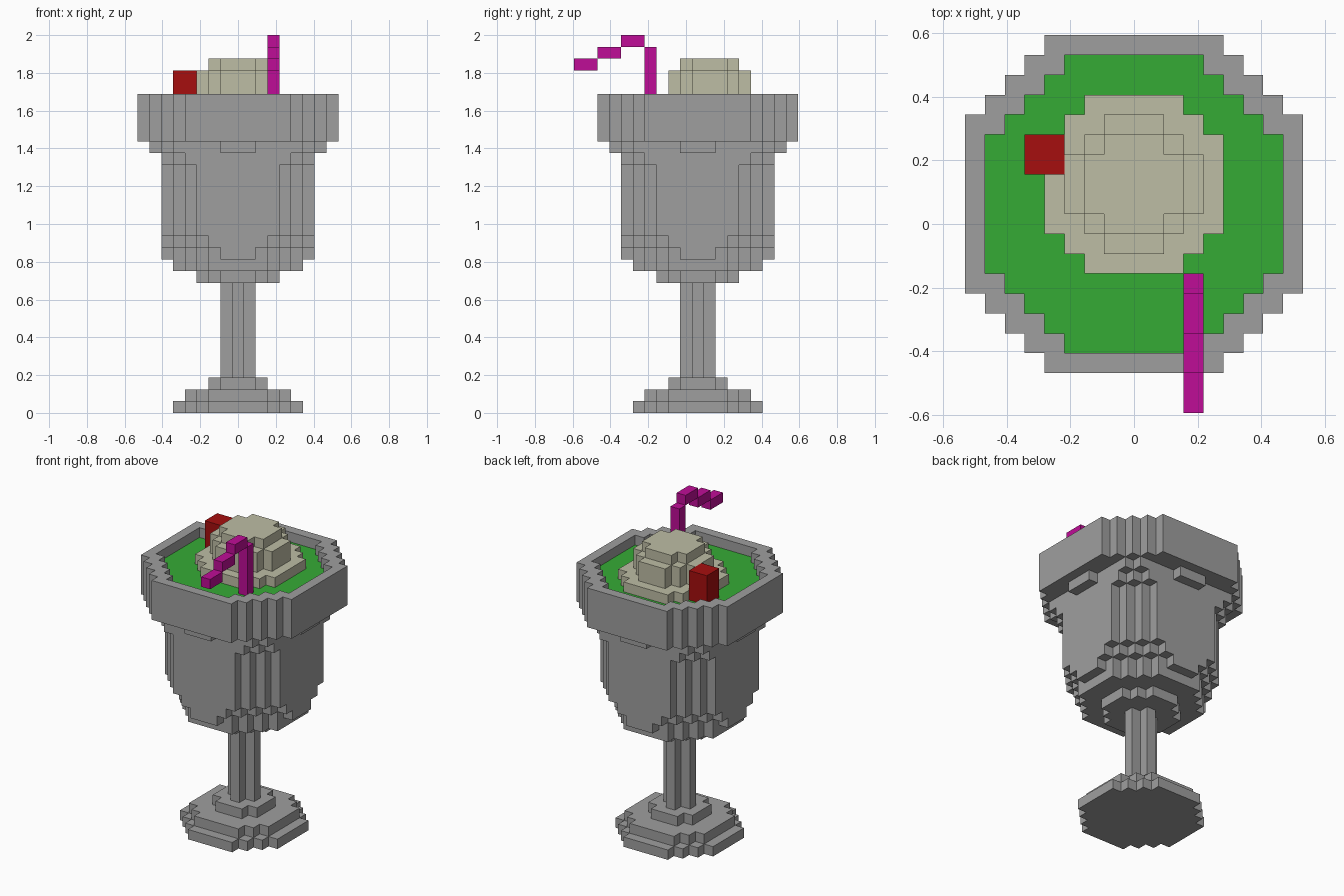
import bpy
import bmesh
from mathutils import Vector

cube = bpy.data.objects.get("Cube")
if cube:
    bpy.data.objects.remove(cube, do_unlink=True)

V = 0.0625   # edge length of one block


def material(name, rgb):
    m = bpy.data.materials.new(name)
    m.use_nodes = True
    col = (*rgb, 1.0)
    m.diffuse_color = col
    m.node_tree.nodes["Principled BSDF"].inputs["Base Color"].default_value = col
    return m


GREY = material("grey_glass", (0.345, 0.345, 0.345))
GREEN = material("green_drink", (0.036, 0.41, 0.036))
CREAM = material("cream", (0.515, 0.51, 0.376))
RED = material("cherry_red", (0.381, 0.0045, 0.0045))
PINK = material("magenta_straw", (0.521, 0.004, 0.309))


def disc(n, s, z0, z1, cy=1):
    """Cells of a stepped octagon: half size n, corners cut where |x|+|y| > s."""
    r = range(-n, n + 1)
    return {(x, y + cy, z) for x in r for y in r if abs(x) + abs(y) <= s
            for z in range(z0, z1 + 1)}


def box(x0, x1, y0, y1, z0, z1):
    return {(x, y, z) for x in range(x0, x1 + 1) for y in range(y0, y1 + 1)
            for z in range(z0, z1 + 1)}


DIRS = [Vector(d) for d in ((1, 0, 0), (-1, 0, 0), (0, 1, 0),
                            (0, -1, 0), (0, 0, 1), (0, 0, -1))]


def build(name, cells, mat):
    """Skin a set of block cells with its exposed faces only."""
    bm = bmesh.new()
    for c in cells:
        mid = Vector((c[0], c[1], c[2] + 0.5))
        for d in DIRS:
            if (c[0] + int(d.x), c[1] + int(d.y), c[2] + int(d.z)) in cells:
                continue
            u = Vector((abs(d.y), abs(d.z), abs(d.x))) * 0.5
            w = d.cross(u)
            f = mid + d * 0.5
            bm.faces.new([bm.verts.new(p * V) for p in
                          (f - u - w, f + u - w, f + u + w, f - u + w)])
    bmesh.ops.remove_doubles(bm, verts=bm.verts[:], dist=0.001)
    # merge flat neighbours into large faces
    bmesh.ops.dissolve_limit(bm, angle_limit=0.01, verts=bm.verts[:], edges=bm.edges[:])
    me = bpy.data.meshes.new(name)
    bm.to_mesh(me)
    bm.free()
    me.materials.append(mat)
    ob = bpy.data.objects.new(name, me)
    bpy.context.scene.collection.objects.link(ob)
    return ob


# Foot and stem
build("foot", disc(5, 7, 0, 0) | disc(4, 6, 1, 1) | disc(2, 3, 2, 2), GREY)
build("stem", disc(1, 1, 3, 10), GREY)

# Bowl: (half size, corner cut, first layer, last layer)
bowl = set()
for layer in [(3, 4, 11, 11), (5, 7, 12, 12), (6, 7, 13, 13), (6, 8, 14, 14),
              (6, 9, 15, 20), (6, 10, 21, 21), (6, 11, 22, 22)]:
    bowl |= disc(*layer)
# Small ledges under the rim on each side
bowl |= box(-7, 7, 0, 2, 22, 22) | box(-1, 1, -6, 8, 22, 22)
build("bowl", bowl, GREY)

# Rim with a floor, filled with the drink
build("rim", disc(8, 12, 23, 26) - disc(7, 10, 24, 26), GREY)
build("drink", disc(7, 10, 24, 25), GREEN)

# Toppings
cherry = box(-5, -4, 3, 4, 26, 28)
cream = disc(4, 6, 26, 26, 2) | disc(3, 4, 27, 28, 2) | disc(2, 3, 29, 29, 2)
build("whipped_cream", cream - cherry, CREAM)
build("cherry", cherry, RED)

# Bent straw: upright, then three falling steps towards the front
straw = box(3, 3, -3, -3, 26, 30)
for i in range(3):
    straw |= box(3, 3, -5 - 2 * i, -4 - 2 * i, 31 - i, 31 - i)
build("straw", straw, PINK)
